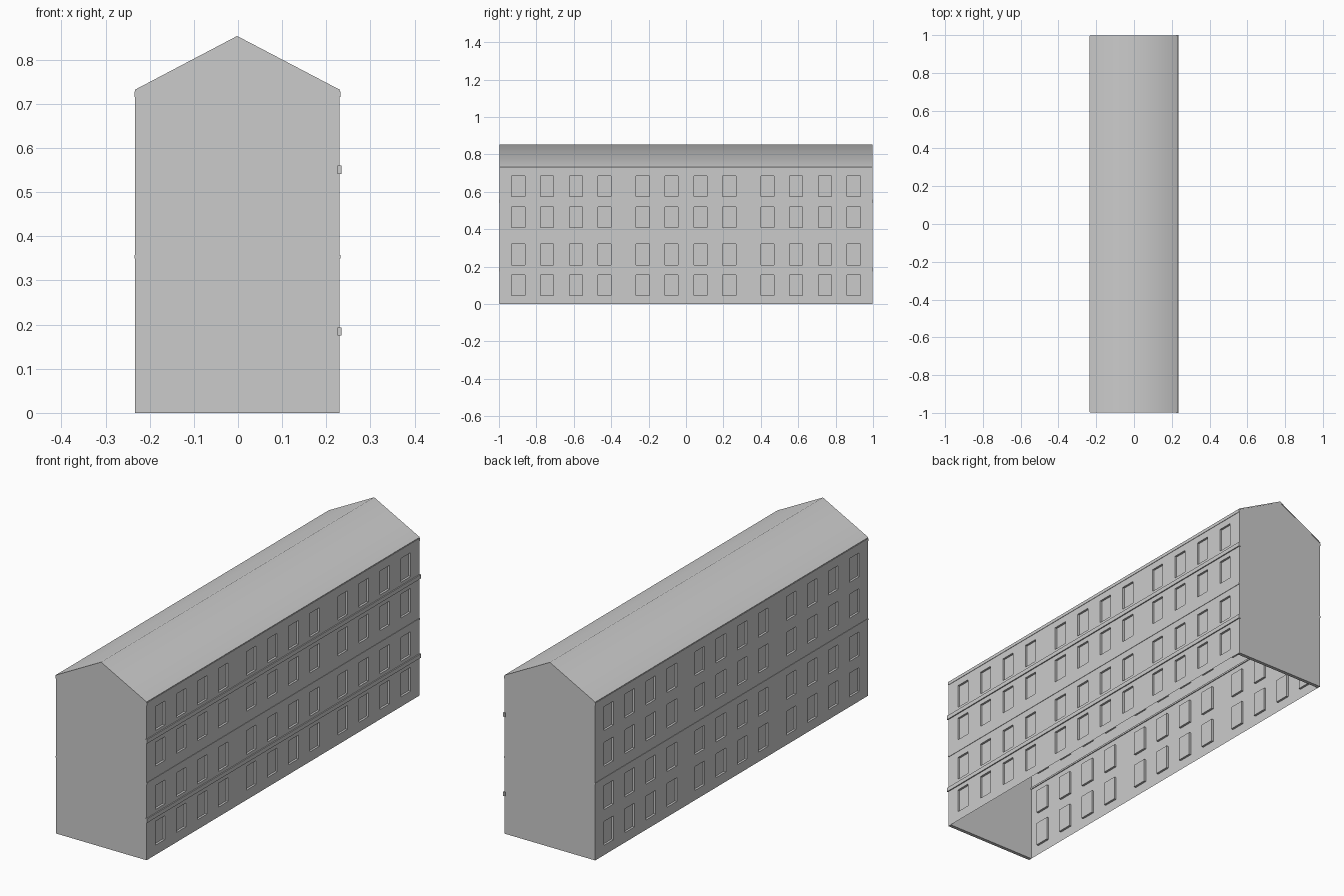
import bpy, bmesh
from math import radians

if "Cube" in bpy.data.objects:
    bpy.data.objects.remove(bpy.data.objects["Cube"])

LEFT, RIGHT, RIDGE_X = -0.233, 0.23, -0.002
EAVE, RIDGE = 0.732, 0.854
END = 0.996                      # half length of the body
WIN_W, WIN_H, RECESS = 0.07, 0.11, 0.01
COLS = [g + o for g in (-0.666, 0, 0.666) for o in (-0.231, -0.077, 0.077, 0.231)]
ROWS = [m + o for m in (0, 0.365) for o in (0.1, 0.265)]


def finish(name, bm):
    mesh = bpy.data.meshes.new(name)
    bm.to_mesh(mesh)
    bm.free()
    ob = bpy.data.objects.new(name, mesh)
    bpy.context.collection.objects.link(ob)
    return ob


def prism(name, profile, y0, y1):
    """Extrude an (x, z) profile along y."""
    bm = bmesh.new()
    face = bm.faces.new([bm.verts.new((x, y0, z)) for x, z in profile])
    ext = bmesh.ops.extrude_face_region(bm, geom=[face], use_keep_orig=True)
    verts = [v for v in ext["geom"] if isinstance(v, bmesh.types.BMVert)]
    bmesh.ops.translate(bm, verts=verts, vec=(0, y1 - y0, 0))
    bmesh.ops.recalc_face_normals(bm, faces=bm.faces[:])
    return finish(name, bm)


def band(name, x0, x1, z0, z1, half):
    return prism(name, [(x0, z0), (x1, z0), (x1, z1), (x0, z1)], -half, half)


def window_wall(name, x, side):
    """Sheet wall cut into a grid, with the window cells pushed inward."""
    ys = [-END] + [c + s * WIN_W / 2 for c in COLS for s in (-1, 1)] + [END]
    zs = [0] + [r + s * WIN_H / 2 for r in ROWS for s in (-1, 1)] + [EAVE]
    bm = bmesh.new()
    grid = [[bm.verts.new((x, y, z)) for z in zs] for y in ys]
    windows = []
    for i in range(len(ys) - 1):
        for j in range(len(zs) - 1):
            quad = [grid[i][j], grid[i + 1][j], grid[i + 1][j + 1], grid[i][j + 1]]
            face = bm.faces.new(quad if side > 0 else quad[::-1])
            if i % 2 and j % 2:
                windows.append(face)
    bm.normal_update()
    bmesh.ops.inset_individual(bm, faces=windows, thickness=0, depth=-RECESS)
    return finish(name, bm)


# Long walls with recessed windows
window_wall("right_wall", RIGHT, 1)
window_wall("left_wall", LEFT, -1)

# Gable end walls
gable = [(LEFT, 0), (RIGHT, 0), (RIGHT, EAVE), (RIDGE_X, RIDGE - 0.002), (LEFT, EAVE)]
prism("front_gable", gable, -END, -END + 0.016)
prism("back_gable", gable, END - 0.016, END)

# Thin pitched roof, softly shaded across the ridge
t = 0.004
roof = prism("roof", [(LEFT, EAVE - t), (RIDGE_X, RIDGE - t), (RIGHT, EAVE - t),
                      (RIGHT + 0.001, EAVE), (RIDGE_X, RIDGE), (LEFT - 0.001, EAVE)],
             -END - 0.001, END + 0.001)
bpy.context.view_layer.objects.active = roof
roof.select_set(True)
bpy.ops.object.shade_smooth_by_angle(angle=radians(58))

# Thin storey strings and eave cornices on both long sides
for label, x, s in (("right", RIGHT, 1), ("left", LEFT, -1)):
    band(label + "_storey_string", x - s * 0.004, x + s * 0.002, 0.350, 0.358, END)
    band(label + "_eave_cornice", x - s * 0.004, x + s * 0.002, 0.716, 0.728, END)

# Deeper ledges on the right side only
for label, z in (("lower", 0.175), ("upper", 0.541)):
    band(label + "_ledge", RIGHT - 0.004, RIGHT + 0.005, z, z + 0.019, 1.0)
